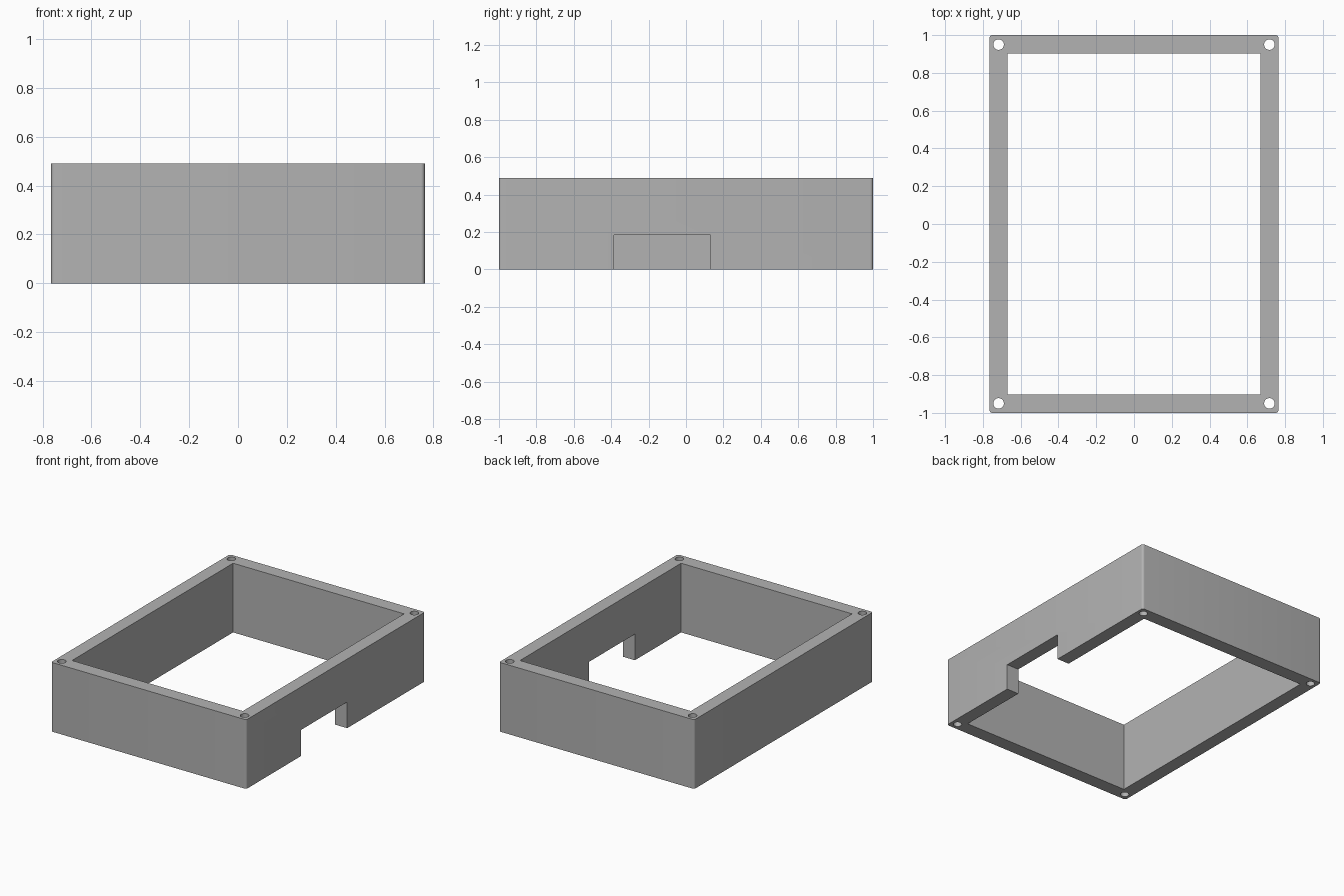
import bpy
import math

if "Cube" in bpy.data.objects:
    bpy.data.objects.remove(bpy.data.objects["Cube"], do_unlink=True)

HALF_X, HALF_Y, HEIGHT = 0.765, 1.0, 0.49
INNER_X, INNER_Y = 0.67, 0.902
HOLE_X, HOLE_Y, HOLE_R = 0.717, 0.95, 0.028
CORNER_R = 0.016

grey = bpy.data.materials.new("plain grey")
grey.use_nodes = True
colour = (0.45, 0.45, 0.45, 1)
grey.diffuse_color = colour
grey.node_tree.nodes["Principled BSDF"].inputs["Base Color"].default_value = colour


def block(name, low, high):
    """Box spanning two opposite corners."""
    centre = [(a + b) / 2 for a, b in zip(low, high)]
    size = [b - a for a, b in zip(low, high)]
    bpy.ops.mesh.primitive_cube_add(size=1, location=centre)
    obj = bpy.context.object
    obj.name = name
    obj.scale = size
    bpy.ops.object.transform_apply(location=True, rotation=True, scale=True)
    obj.data.materials.append(grey)
    return obj


def cut(target, cutter):
    """Subtract a cutter, then remove it."""
    cutter.hide_render = True
    mod = target.modifiers.new("cut", "BOOLEAN")
    mod.operation = "DIFFERENCE"
    mod.solver = "EXACT"
    mod.object = cutter
    bpy.context.view_layer.objects.active = target
    bpy.ops.object.modifier_apply(modifier=mod.name)
    bpy.data.objects.remove(cutter, do_unlink=True)


# Outer block with rounded upright corners
frame = block("frame", (-HALF_X, -HALF_Y, 0), (HALF_X, HALF_Y, HEIGHT))
weights = frame.data.attributes.new("bevel_weight_edge", "FLOAT", "EDGE")
for edge in frame.data.edges:
    a, b = (frame.data.vertices[i].co for i in edge.vertices)
    weights.data[edge.index].value = float(abs(a.z - b.z) > HEIGHT / 2)
bevel = frame.modifiers.new("corners", "BEVEL")
bevel.limit_method = "WEIGHT"
bevel.width = CORNER_R
bevel.segments = 6
bpy.context.view_layer.objects.active = frame
bpy.ops.object.modifier_apply(modifier=bevel.name)

# Open centre
cut(frame, block("centre_cutter", (-INNER_X, -INNER_Y, -0.1),
                 (INNER_X, INNER_Y, HEIGHT + 0.1)))

# Notch through the bottom of the left wall
cut(frame, block("notch_cutter", (0.6, -0.385, -0.1), (0.9, 0.13, 0.185)))

# Screw holes through the four corners
for sx in (-1, 1):
    for sy in (-1, 1):
        bpy.ops.mesh.primitive_cylinder_add(
            vertices=32, radius=HOLE_R, depth=HEIGHT + 0.2,
            location=(sx * HOLE_X, sy * HOLE_Y, HEIGHT / 2))
        hole = bpy.context.object
        hole.name = "hole_cutter"
        hole.data.materials.append(grey)
        cut(frame, hole)

# Smooth corners and holes, crisp edges
bpy.ops.object.select_all(action="DESELECT")
frame.select_set(True)
bpy.context.view_layer.objects.active = frame
bpy.ops.object.shade_smooth_by_angle(angle=math.radians(30))
